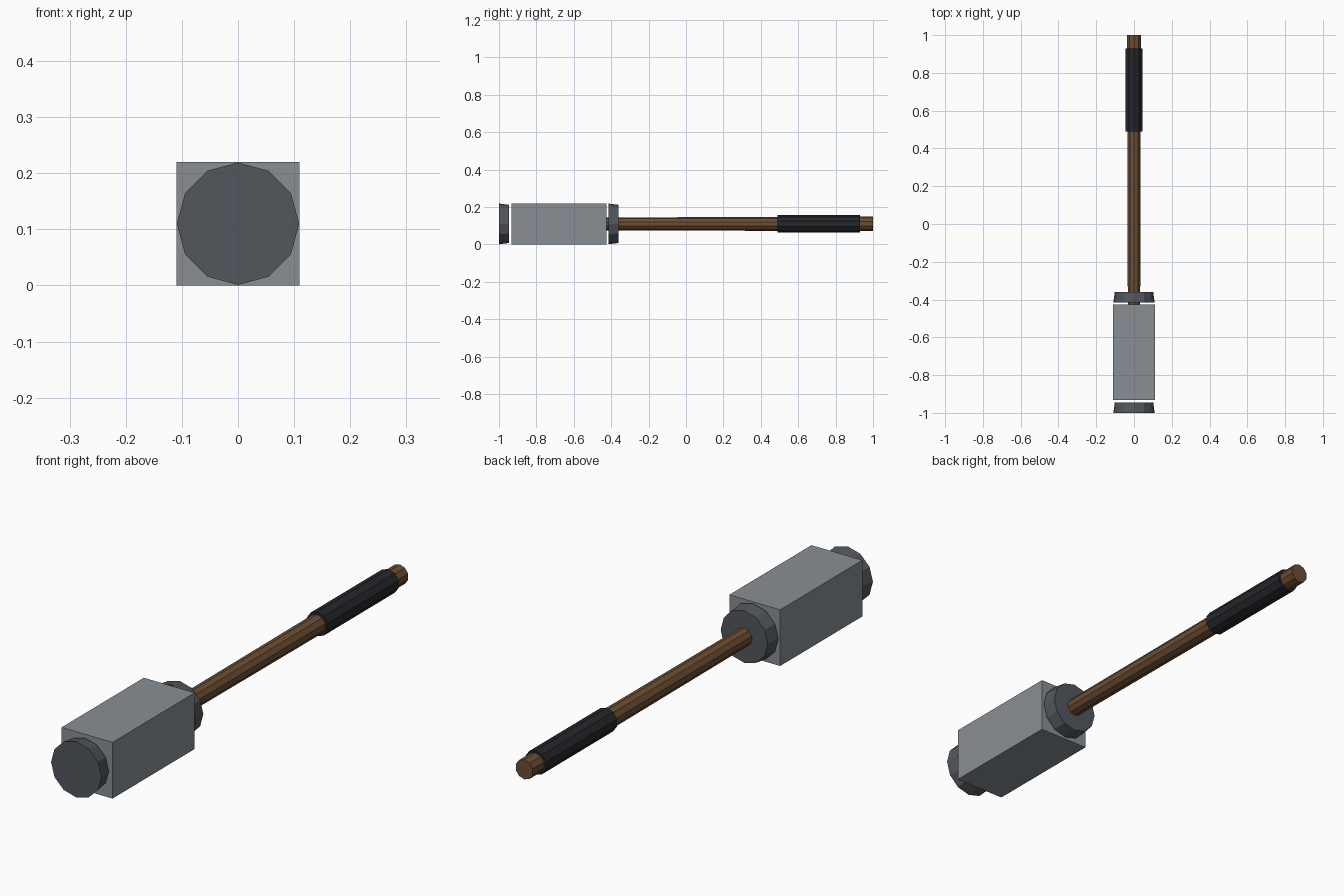
import bpy
from math import pi

if "Cube" in bpy.data.objects:
    bpy.data.objects.remove(bpy.data.objects["Cube"])

AXIS_Z = 0.11  # height of the shared centre line


def material(name, rgb):
    m = bpy.data.materials.new(name)
    m.diffuse_color = (*rgb, 1)
    m.use_nodes = True
    m.node_tree.nodes["Principled BSDF"].inputs["Base Color"].default_value = m.diffuse_color
    return m


steel = material("steel", (0.25, 0.275, 0.30))
dark_steel = material("dark_steel", (0.085, 0.095, 0.11))
wood = material("wood", (0.15, 0.075, 0.033))
rubber = material("rubber", (0.018, 0.02, 0.023))


def rod(name, y0, y1, r0, r1, sides, mat):
    """Tapered cylinder along y, radius r0 at y0 and r1 at y1."""
    bpy.ops.mesh.primitive_cone_add(
        vertices=sides, radius1=r1, radius2=r0, depth=y1 - y0,
        location=(0, (y0 + y1) / 2, AXIS_Z), rotation=(pi / 2, 0, 0))
    ob = bpy.context.object
    ob.name = name
    ob.data.materials.append(mat)
    return ob


# Square head block
bpy.ops.mesh.primitive_cube_add(size=1, location=(0, -0.679, AXIS_Z))
head = bpy.context.object
head.name = "head_block"
head.scale = (0.22, 0.508, 0.22)
head.data.materials.append(steel)

# Striking faces at both ends, each wider towards the front
for name, y in (("front_face", -1.0), ("back_face", -0.415)):
    rod(name, y, y + 0.055, 0.109, 0.102, 12, dark_steel)

# Slightly tapered handle and its grip sleeve
rod("handle", -0.435, 1.0, 0.0345, 0.0385, 10, wood)
rod("grip", 0.49, 0.93, 0.047, 0.047, 10, rubber)
